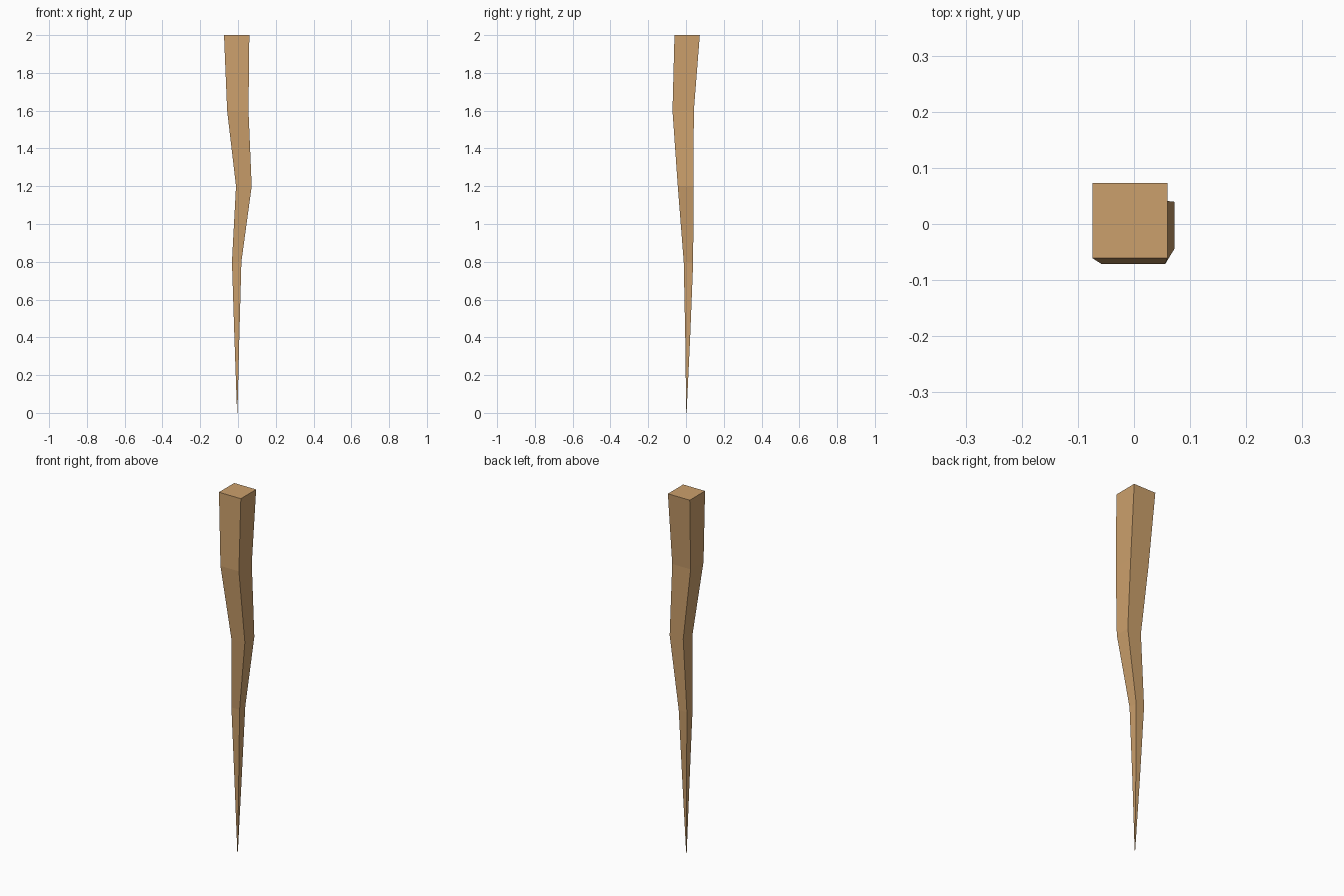
import bpy, bmesh

if "Cube" in bpy.data.objects:
    bpy.data.objects.remove(bpy.data.objects["Cube"])

# Square cross-sections up the crooked stake: centre x, centre y, z, width
RINGS = [
    (-0.004, 0.002, 0.0, 0.002),
    (-0.006, 0.009, 0.4, 0.026),
    (-0.007, 0.013, 0.8, 0.050),
    (0.031, -0.002, 1.2, 0.083),
    (-0.001, -0.015, 1.6, 0.113),
    (-0.007, 0.006, 2.0, 0.134),
]
CORNERS = [(-0.5, -0.5), (0.5, -0.5), (0.5, 0.5), (-0.5, 0.5)]

# Stake: skin the square rings and cap both ends
bm = bmesh.new()
loops = [[bm.verts.new((cx + u * w, cy + v * w, z)) for u, v in CORNERS]
         for cx, cy, z, w in RINGS]
for low, high in zip(loops, loops[1:]):
    for i in range(4):
        j = (i + 1) % 4
        bm.faces.new((low[i], low[j], high[j], high[i]))
bm.faces.new(loops[0][::-1])
bm.faces.new(loops[-1])
bmesh.ops.recalc_face_normals(bm, faces=bm.faces)

mesh = bpy.data.meshes.new("wooden_stake")
bm.to_mesh(mesh)
bm.free()
stake = bpy.data.objects.new("wooden_stake", mesh)
bpy.context.collection.objects.link(stake)

# Light wood colour
wood = bpy.data.materials.new("wood")
wood.diffuse_color = (0.6, 0.35, 0.15, 1)
wood.use_nodes = True
wood.node_tree.nodes["Principled BSDF"].inputs["Base Color"].default_value = wood.diffuse_color
mesh.materials.append(wood)
